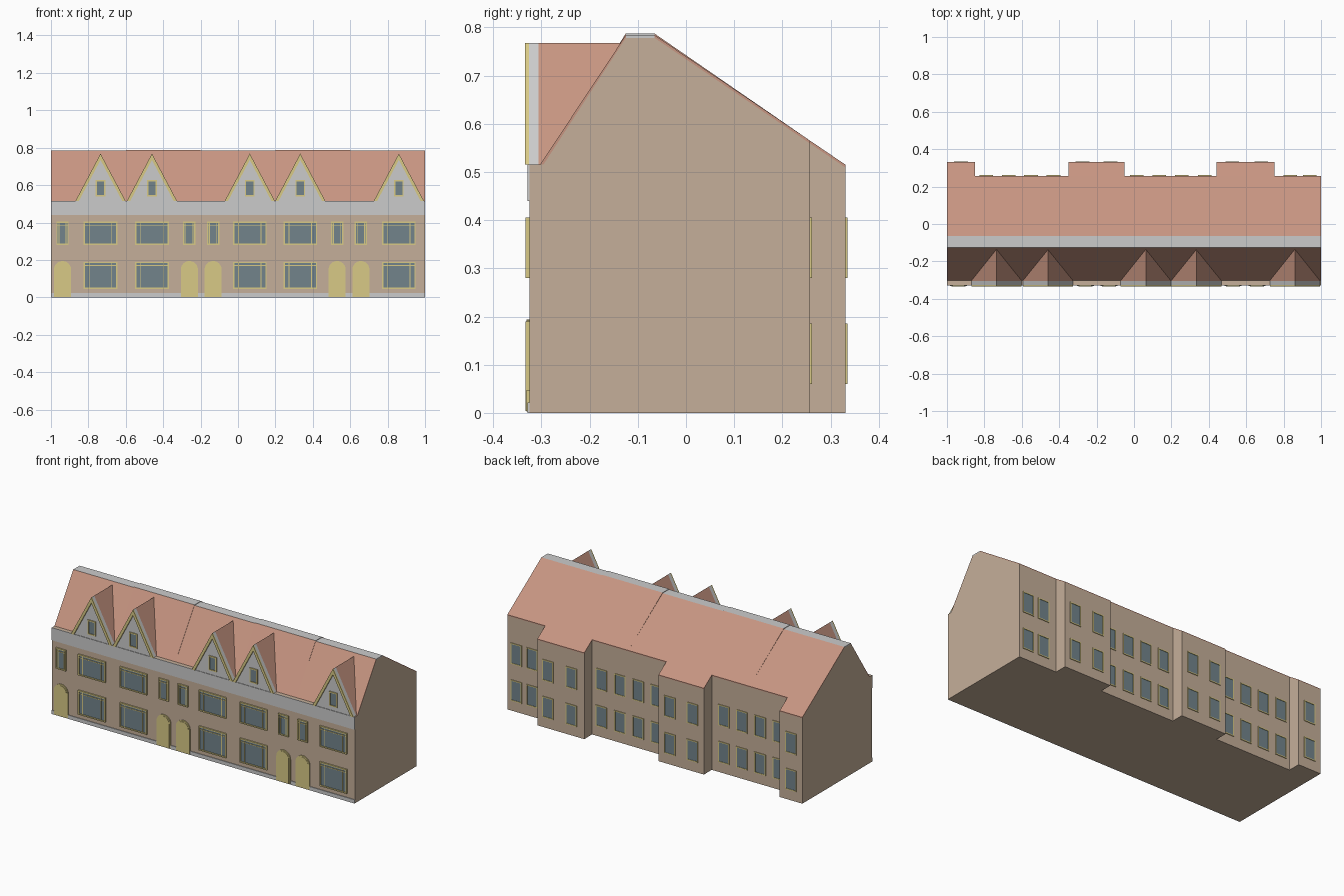
import bpy, bmesh, math

if "Cube" in bpy.data.objects:
    bpy.data.objects.remove(bpy.data.objects["Cube"])


def material(name, rgb):
    m = bpy.data.materials.new(name)
    m.diffuse_color = (*rgb, 1)
    m.use_nodes = True
    m.node_tree.nodes["Principled BSDF"].inputs["Base Color"].default_value = m.diffuse_color
    return m


BRICK = material("brick", (0.56, 0.43, 0.32))
TILE = material("tile", (0.57, 0.30, 0.22))
GOLD = material("painted_trim", (0.69, 0.59, 0.24))
GLASS = material("glass", (0.17, 0.23, 0.26))


def finish(name, bm, mat):
    bmesh.ops.recalc_face_normals(bm, faces=bm.faces)
    me = bpy.data.meshes.new(name)
    bm.to_mesh(me)
    bm.free()
    ob = bpy.data.objects.new(name, me)
    bpy.context.collection.objects.link(ob)
    if mat:
        me.materials.append(mat)
    return ob


def prism(name, points, a, b, axis, mat=None):
    """Extrude a profile: (y, z) along x, or (x, z) along y."""
    bm = bmesh.new()
    place = (lambda p, t: (t, p[0], p[1])) if axis == "x" else (lambda p, t: (p[0], t, p[1]))
    face = bm.faces.new([bm.verts.new(place(p, a)) for p in points])
    ext = bmesh.ops.extrude_face_region(bm, geom=[face])
    verts = [v for v in ext["geom"] if isinstance(v, bmesh.types.BMVert)]
    d = b - a
    bmesh.ops.translate(bm, verts=verts, vec=(d, 0, 0) if axis == "x" else (0, d, 0))
    return finish(name, bm, mat)


def boxes(name, items, mat=None):
    """One object from several (x0, x1, y0, y1, z0, z1) boxes."""
    bm = bmesh.new()
    for x0, x1, y0, y1, z0, z1 in items:
        made = bmesh.ops.create_cube(bm, size=1)["verts"]
        bmesh.ops.scale(bm, verts=made, vec=(x1 - x0, y1 - y0, z1 - z0))
        bmesh.ops.translate(bm, verts=made, vec=((x0 + x1) / 2, (y0 + y1) / 2, (z0 + z1) / 2))
    return finish(name, bm, mat)


def window(name, x, w, z0, z1, wall, out, depth=0.008, t=0.007, side=0, transom=0):
    """Glass pane with a raised frame; out is -1 for front walls, 1 for back walls."""
    x0, x1 = x - w / 2, x + w / 2

    def ys(d):
        return sorted((wall - out * 0.004, wall + out * d))

    boxes(name + "_glass", [(x0 + t / 2, x1 - t / 2, *ys(depth * 0.4), z0 + t / 2, z1 - t / 2)], GLASS)
    f = ys(depth)
    bars = [(x0, x0 + t, *f, z0, z1), (x1 - t, x1, *f, z0, z1),
            (x0 + t, x1 - t, *f, z0, z0 + t), (x0 + t, x1 - t, *f, z1 - t, z1)]
    thin = ys(depth * 0.75)
    if side:
        bars += [(c - 0.002, c + 0.002, *thin, z0 + t, z1 - t) for c in (x0 + side, x1 - side)]
    if transom:
        bars.append((x0 + t, x1 - t, *thin, z1 - transom - 0.002, z1 - transom + 0.002))
    boxes(name + "_frame", bars, GOLD)


FRONT, REAR, WING = -0.325, 0.257, 0.331
EAVE, RIDGE = 0.515, 0.784
R0, R1 = -0.125, -0.065          # ridge flat, front and back edge
T = 0.006                        # roof covering thickness
SLOPE = (RIDGE - EAVE) / (WING - R1)
REAR_Z = RIDGE - SLOPE * (REAR - R1)

# Main terrace walls
prism("terrace_walls", [(FRONT, 0), (REAR, 0), (REAR, REAR_Z - T), (R1, RIDGE - T),
                        (R0, RIDGE - T), (-0.296, EAVE), (FRONT, EAVE)], -1, 1, "x", BRICK)

# Rear wings with their roof continuation
for i, (a, b) in enumerate([(-1, -0.85), (-0.35, -0.05), (0.44, 0.75)]):
    prism(f"rear_wing_{i}", [(REAR, 0), (WING, 0), (WING, EAVE - T), (REAR, REAR_Z - T)],
          a, b, "x", BRICK)
    prism(f"rear_wing_roof_{i}", [(REAR, REAR_Z - T), (WING, EAVE - T), (WING, EAVE),
                                  (REAR, REAR_Z)], a, b, "x", TILE)

# Roof of each of the five houses, ridges stepping slightly
for i in range(5):
    a = -1 + 0.4 * i
    top = RIDGE + (0.003 if i % 2 else 0)
    prism(f"front_roof_{i}", [(-0.303, EAVE), (R0, top), (R0, RIDGE - T), (-0.296, EAVE)],
          a, a + 0.4, "x", TILE)
    prism(f"back_roof_{i}", [(R1, top), (REAR, REAR_Z), (REAR, REAR_Z - T), (R1, RIDGE - T)],
          a, a + 0.4, "x", TILE)
    boxes(f"ridge_cap_{i}", [(a, a + 0.4, R0, R1, RIDGE - T, top)])

# Fascia band and plinth along the front
boxes("fascia_band", [(-1, 1, FRONT - 0.004, FRONT, 0.44, EAVE)])
boxes("plinth", [(-1, 1, FRONT - 0.004, FRONT, 0, 0.022)])

# Arched doors with the small window above each
for i, x in enumerate([-0.938, -0.26, -0.133, 0.53, 0.657]):
    r = 0.046

    def arch(rad, base):
        n = 12
        return [(x - rad, base), (x + rad, base)] + [
            (x + rad * math.cos(math.pi * k / n), 0.148 + rad * math.sin(math.pi * k / n))
            for k in range(n + 1)]
    prism(f"door_{i}", arch(r, 0.003), FRONT, FRONT - 0.006, "y", GOLD)
    prism(f"door_panel_{i}", arch(r - 0.008, 0.004), FRONT - 0.005, FRONT - 0.008, "y", GOLD)
    window(f"small_window_{i}", x, 0.066, 0.28, 0.405, FRONT, -1, side=0.014, transom=0.02)

# Wide windows and gabled dormers
for i, x in enumerate([-0.735, -0.46, 0.063, 0.333, 0.86]):
    window(f"upper_window_{i}", x, 0.18, 0.28, 0.405, FRONT, -1, side=0.03, transom=0.02)
    window(f"lower_window_{i}", x, 0.18, 0.045, 0.19, FRONT, -1, side=0.03, transom=0.02)
    h, peak = 0.134, 0.768
    tri = [(x - h, EAVE), (x + h, EAVE), (x, peak)]
    prism(f"dormer_roof_{i}", tri, -0.306, -0.11, "y", TILE)
    prism(f"dormer_gable_{i}", tri, -0.326, -0.306, "y")
    inner = 0.116
    z_in = EAVE + (peak - EAVE) * inner / h
    prism(f"dormer_bargeboard_{i}", [(x - h, EAVE), (x - inner, EAVE), (x, z_in),
                                     (x + inner, EAVE), (x + h, EAVE), (x, peak)],
          -0.334, -0.326, "y", GOLD)
    window(f"dormer_window_{i}", x, 0.052, 0.54, 0.627, -0.326, -1, depth=0.006)

# Back windows on the recessed walls and on the wings
rear = [-0.79, -0.67, -0.55, -0.43, 0.015, 0.135, 0.255, 0.378, 0.835, 0.94]
wing = [-0.925, -0.275, -0.125, 0.525, 0.68]
for wall, xs, label in ((REAR, rear, "recess"), (WING, wing, "wing")):
    for i, x in enumerate(xs):
        for z0, floor in ((0.06, "lower"), (0.28, "upper")):
            window(f"{label}_{floor}_window_{i}", x, 0.074, z0, z0 + 0.125, wall, 1,
                   depth=0.004, t=0.006)
